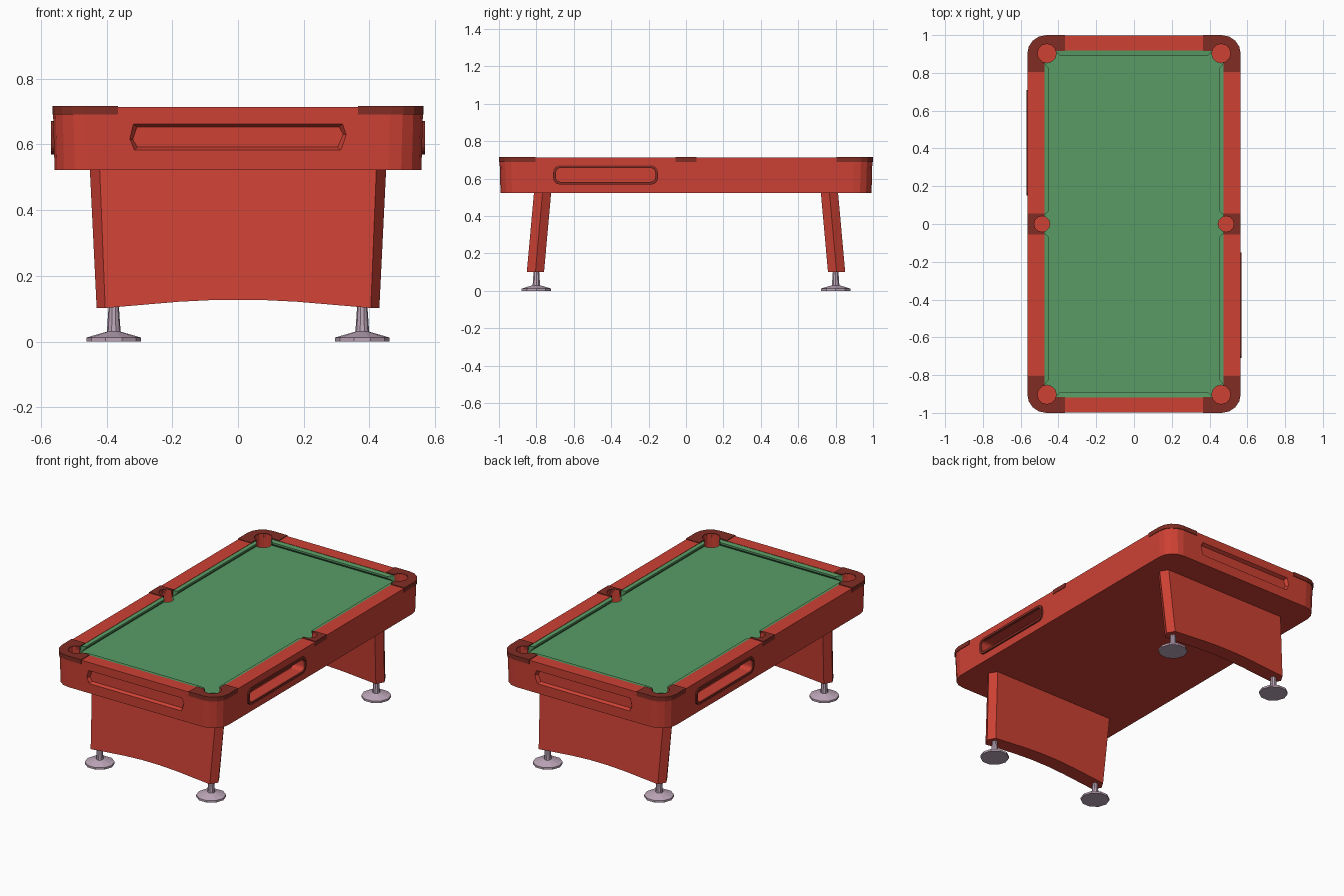
import bpy, bmesh, math

if "Cube" in bpy.data.objects:
    bpy.data.objects.remove(bpy.data.objects["Cube"])


def material(name, rgb):
    m = bpy.data.materials.new(name)
    m.diffuse_color = (*rgb, 1)
    m.use_nodes = True
    m.node_tree.nodes["Principled BSDF"].inputs["Base Color"].default_value = m.diffuse_color
    return m


RED = material("red body", (0.61, 0.052, 0.034))
DARK = material("dark red trim", (0.22, 0.026, 0.017))
GREEN = material("green cloth", (0.10, 0.33, 0.13))
METAL = material("pale metal", (0.52, 0.39, 0.49))


def loft(name, loops, mat):
    """Closed solid skinned through equal-length loops of 3D points."""
    bm = bmesh.new()
    rings = [[bm.verts.new(p) for p in lp] for lp in loops]
    n = len(rings[0])
    for a, b in zip(rings, rings[1:]):
        for i in range(n):
            j = (i + 1) % n
            bm.faces.new((a[i], a[j], b[j], b[i]))
    bm.faces.new(rings[0][::-1])
    bm.faces.new(rings[-1])
    bmesh.ops.recalc_face_normals(bm, faces=bm.faces)
    me = bpy.data.meshes.new(name)
    bm.to_mesh(me)
    bm.free()
    me.materials.append(mat)
    ob = bpy.data.objects.new(name, me)
    bpy.context.collection.objects.link(ob)
    return ob


def rrect(w, h, r, seg=4):
    """Rounded rectangle outline with half sizes w, h."""
    pts = []
    for k, (sx, sy) in enumerate(((1, 1), (-1, 1), (-1, -1), (1, -1))):
        for i in range(seg + 1):
            a = math.radians(90 * (k + i / seg))
            pts.append((sx * (w - r) + r * math.cos(a), sy * (h - r) + r * math.sin(a)))
    return pts


def circle(x, y, r, n):
    return [(x + r * math.cos(2 * math.pi * i / n), y + r * math.sin(2 * math.pi * i / n)) for i in range(n)]


def at_z(pts, z):
    return [(x, y, z) for x, y in pts]


def box(name, x0, x1, y0, y1, z0, z1, mat=RED):
    q = [(x0, y0), (x1, y0), (x1, y1), (x0, y1)]
    return loft(name, [at_z(q, z0), at_z(q, z1)], mat)


def boolean(ob, cutter, op='DIFFERENCE'):
    cutter.hide_render = True
    m = ob.modifiers.new("cut", 'BOOLEAN')
    m.operation, m.solver, m.object = op, 'EXACT', cutter
    bpy.context.view_layer.objects.active = ob
    bpy.ops.object.modifier_apply(modifier=m.name)


def discard(*obs):
    for o in obs:
        bpy.data.objects.remove(o)


IX, IY = 0.475, 0.918      # inside edge of the rails
SIGNS = [(sx, sy) for sx in (-1, 1) for sy in (-1, 1)]

# Pocket cutters
pockets = [loft("pocket_cutter", [at_z(circle(sx * .461, sy * .903, .05, 12), z) for z in (.59, .8)], RED)
           for sx, sy in SIGNS]
pockets += [loft("pocket_cutter", [at_z(circle(sx * .487, 0, .042, 12), z) for z in (.59, .8)], RED)
            for sx in (-1, 1)]

# Body with rails
body = loft("table_body", [at_z(rrect(.558, .992, .1), .522), at_z(rrect(.563, .997, .1), .713)], RED)
well = box("well_cutter", -IX, IX, -IY, IY, .66, .8)
boolean(body, well)
for p in pockets:
    boolean(body, p)

# Ball return trays on the long sides (rotated half a turn from each other)
for s, side in ((1, "right"), (-1, "left")):
    def tray_loop(x, w, h, r, s=s):
        return [(s * x, s * (-.43 + u), .62 + v) for u, v in rrect(w, h, r)]
    cutter = loft("tray_cutter", [tray_loop(x, .266, .037, .025) for x in (.487, .6)], RED)
    boolean(body, cutter)
    frame = loft(side + "_tray_frame", [tray_loop(x, .28, .051, .035) for x in (.55, .569)], DARK)
    boolean(frame, cutter)
    discard(cutter)

# Shallow recessed panels at both ends
for s in (-1, 1):
    def panel(y, g, s=s):
        return [(x, s * y, z) for x, z in
                ((-.332 + g, .615), (-.32 + g, .664 - g), (.32 - g, .664 - g),
                 (.332 - g, .63), (.315 - g, .579 + g), (-.318 + g, .579 + g))]
    cutter = loft("panel_cutter", [panel(.975, .012), panel(1.0, 0)], RED)
    boolean(body, cutter)
    discard(cutter)

# Corner and side rail caps
def rail_cap(name, *limits):
    cap = loft(name, [at_z(rrect(.565, 1.0, .1), z) for z in (.69, .717)], DARK)
    zone = box("zone", *limits, .6, .8, DARK)
    inner = box("inner", -IX + .001, IX - .001, -IY + .001, IY - .001, .6, .8, DARK)
    boolean(cap, zone, 'INTERSECT')
    boolean(cap, inner)
    for p in pockets:
        boolean(cap, p)
    discard(zone, inner)


for sx, sy in SIGNS:
    xs, ys = sorted((sx * .365, sx * .7)), sorted((sy * .805, sy * 1.2))
    rail_cap("corner_cap", *xs, *ys)
for sx in (-1, 1):
    rail_cap("side_cap", *sorted((sx * .3, sx * .7)), -.055, .055)

# Cloth bed
bed = box("cloth_bed", -IX, IX, -IY, IY, .655, .675, GREEN)
for p in pockets:
    boolean(bed, p)
discard(well, *pockets)

# Cushions: undercut profile of (0 = back, 1 = nose; height)
PROFILE = ((0, .711), (1, .708), (1, .697), (0, .673))
for s in (-1, 1):
    loft("end_cushion", [[(e * (.42 - .03 * t), s * (IY - .029 * t), z) for t, z in PROFILE]
                         for e in (-1, 1)], GREEN)
for sx, sy in SIGNS:
    loft("side_cushion", [[(sx * (IX - .022 * t), sy * (y + d * t), z) for t, z in PROFILE]
                          for y, d in ((.048, .018), (.852, -.025))], GREEN)

# Leg panels: ridged edges, arched bottom, splayed outwards
def leg_loop(dy, top, bot, s):
    outline = [(-top, .53), (top, .53), (bot, .102), (.18, .121), (.06, .127),
               (-.06, .127), (-.18, .121), (-bot, .102)]
    return [(x, s * (.805 - (z - .102) * .09 + dy), z) for x, z in outline]


for s, name in ((-1, "front_leg"), (1, "back_leg")):
    loft(name, [leg_loop(.046, .421, .404, s), leg_loop(0, .451, .43, s), leg_loop(-.046, .421, .404, s)], RED)

# Levelling feet
for sx, sy in SIGNS:
    loft("levelling_foot", [at_z(circle(sx * .378, sy * .80, r, 10), z) for r, z in
                            ((.083, 0), (.083, .012), (.021, .03), (.014, .13))], METAL)
